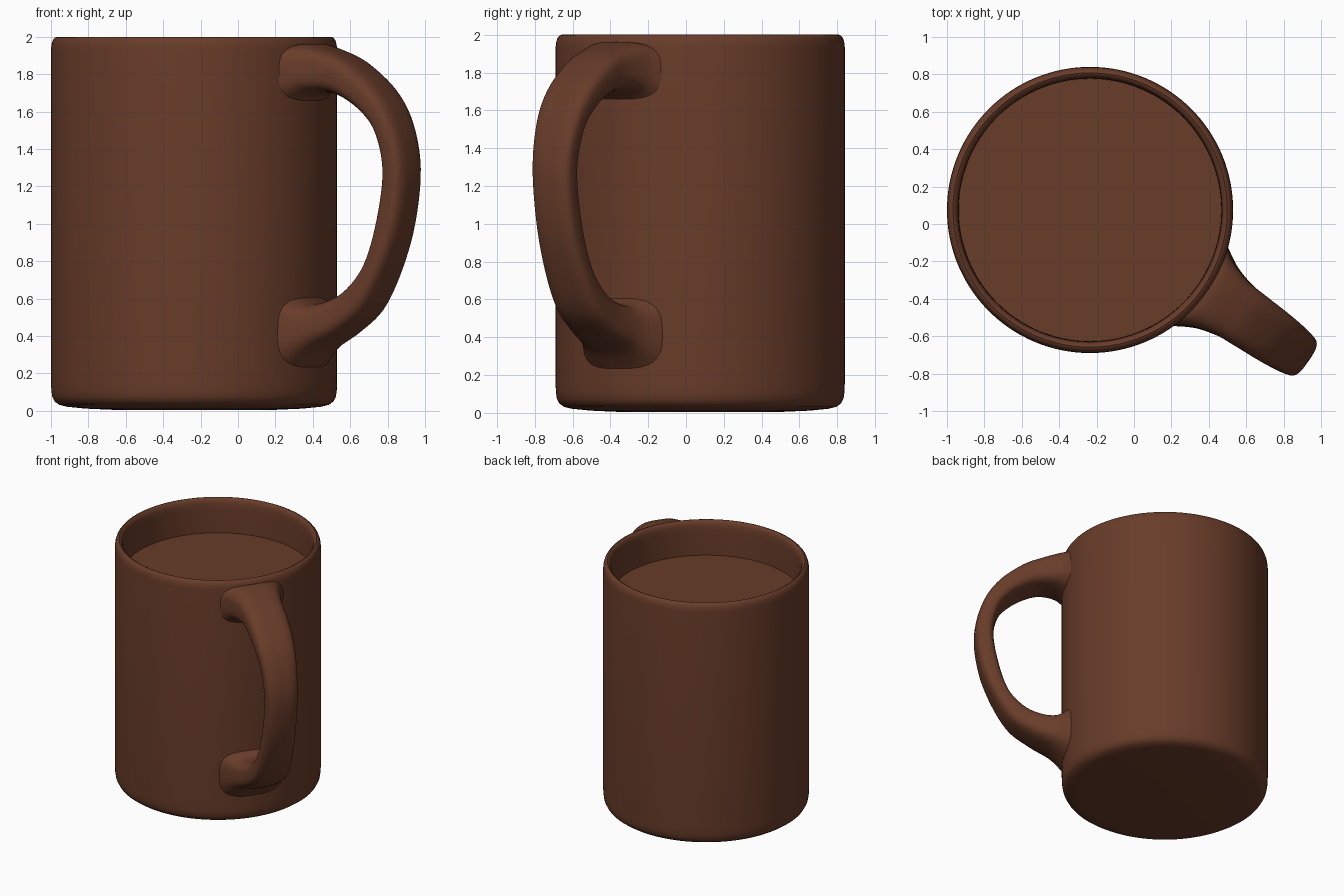
import bpy, bmesh, math
from mathutils import Vector

if "Cube" in bpy.data.objects:
    bpy.data.objects.remove(bpy.data.objects["Cube"])

CX, CY, R = -0.235, 0.075, 0.765
ANG = math.radians(-34.7)          # direction the handle points

brown = bpy.data.materials.new("brown glaze")
brown.diffuse_color = (0.138, 0.045, 0.022, 1)
brown.use_nodes = True
brown.node_tree.nodes["Principled BSDF"].inputs["Base Color"].default_value = brown.diffuse_color


def finish(bm, name, angle):
    bmesh.ops.remove_doubles(bm, verts=bm.verts, dist=1e-5)
    bmesh.ops.recalc_face_normals(bm, faces=bm.faces)
    me = bpy.data.meshes.new(name)
    bm.to_mesh(me)
    bm.free()
    me.materials.append(brown)
    ob = bpy.data.objects.new(name, me)
    ob.location = (CX, CY, 0)
    bpy.context.collection.objects.link(ob)
    bpy.ops.object.select_all(action='DESELECT')
    ob.select_set(True)
    bpy.context.view_layer.objects.active = ob
    bpy.ops.object.shade_smooth_by_angle(angle=math.radians(angle))
    return ob


def bridge(bm, rings):
    n = len(rings[0])
    for a, b in zip(rings, rings[1:]):
        for i in range(n):
            j = (i + 1) % n
            bm.faces.new((a[i], a[j], b[j], b[i]))


def lathe(name, profile, n=128):
    bm = bmesh.new()
    rings = [[bm.verts.new((r * math.cos(2 * math.pi * i / n), r * math.sin(2 * math.pi * i / n), z))
              for i in range(n)] for r, z in profile]
    bridge(bm, rings)
    bm.faces.new(rings[0])
    bm.faces.new(rings[-1])
    return finish(bm, name, 40)


# Cup: rounded base, straight wall, rounded rim, inner wall down to the drink
lathe("cup", [(0.40, 0.004), (0.58, 0.012), (0.68, 0.022), (0.72, 0.032), (0.745, 0.05),
              (0.758, 0.075), (0.763, 0.11), (R, 0.16), (R, 1.93), (0.762, 1.96), (0.755, 1.982),
              (0.745, 1.995), (0.733, 2.0), (0.722, 1.995), (0.712, 1.982), (0.706, 1.96),
              (0.703, 1.92), (0.703, 1.70)])

# Drink surface
lathe("drink", [(0.704, 1.705), (0.702, 1.72)])

# Handle stations: outer r, z, inner r, z, half width, wrap onto the wall
ST = [(0.735, 1.955, 0.735, 1.63, 0.28, 1.0),
      (0.80, 1.962, 0.81, 1.69, 0.21, 0.7),
      (0.92, 1.93, 0.92, 1.702, 0.168, 0.2),
      (1.06, 1.87, 1.03, 1.67, 0.157, 0),
      (1.24, 1.73, 1.155, 1.59, 0.148, 0),
      (1.36, 1.55, 1.24, 1.48, 0.135, 0),
      (1.42, 1.30, 1.28, 1.28, 0.122, 0),
      (1.385, 1.00, 1.24, 1.02, 0.122, 0),
      (1.29, 0.74, 1.165, 0.79, 0.13, 0),
      (1.165, 0.53, 1.05, 0.655, 0.142, 0),
      (1.00, 0.405, 0.93, 0.592, 0.16, 0.1),
      (0.85, 0.32, 0.82, 0.575, 0.20, 0.6),
      (0.735, 0.20, 0.735, 0.63, 0.28, 1.0)]


def spline(i, t):
    # Catmull-Rom between stations
    p = [ST[max(0, min(len(ST) - 1, i + k))] for k in (-1, 0, 1, 2)]
    return [0.5 * (2 * b + (c - a) * t + (2 * a - 5 * b + 4 * c - d) * t * t
                   + (3 * b - a - 3 * c + d) * t ** 3) for a, b, c, d in zip(*p)]


bm = bmesh.new()
ca, sa = math.cos(ANG), math.sin(ANG)
stations = [spline(i, k / 6) for i in range(len(ST) - 1) for k in range(6)] + [list(ST[-1])]
rings = []
for ro, zo, ri, zi, hw, wrap in stations:
    ring = []
    for k in range(40):
        a = 2 * math.pi * k / 40
        c, s = math.cos(a), math.sin(a)
        e = 2 / 3.2                                    # rounded rectangle section
        u = math.copysign(abs(c) ** e, c)
        t = math.copysign(abs(s) ** e, s) * hw
        r = (ro + ri) / 2 + (ro - ri) / 2 * u
        z = (zo + zi) / 2 + (zo - zi) / 2 * u
        r -= max(0, min(1, wrap)) * (0.735 - math.sqrt(0.735 ** 2 - t * t))
        ring.append(bm.verts.new((r * ca - t * sa, r * sa + t * ca, z)))
    rings.append(ring)
bridge(bm, rings)
finish(bm, "handle", 50)
